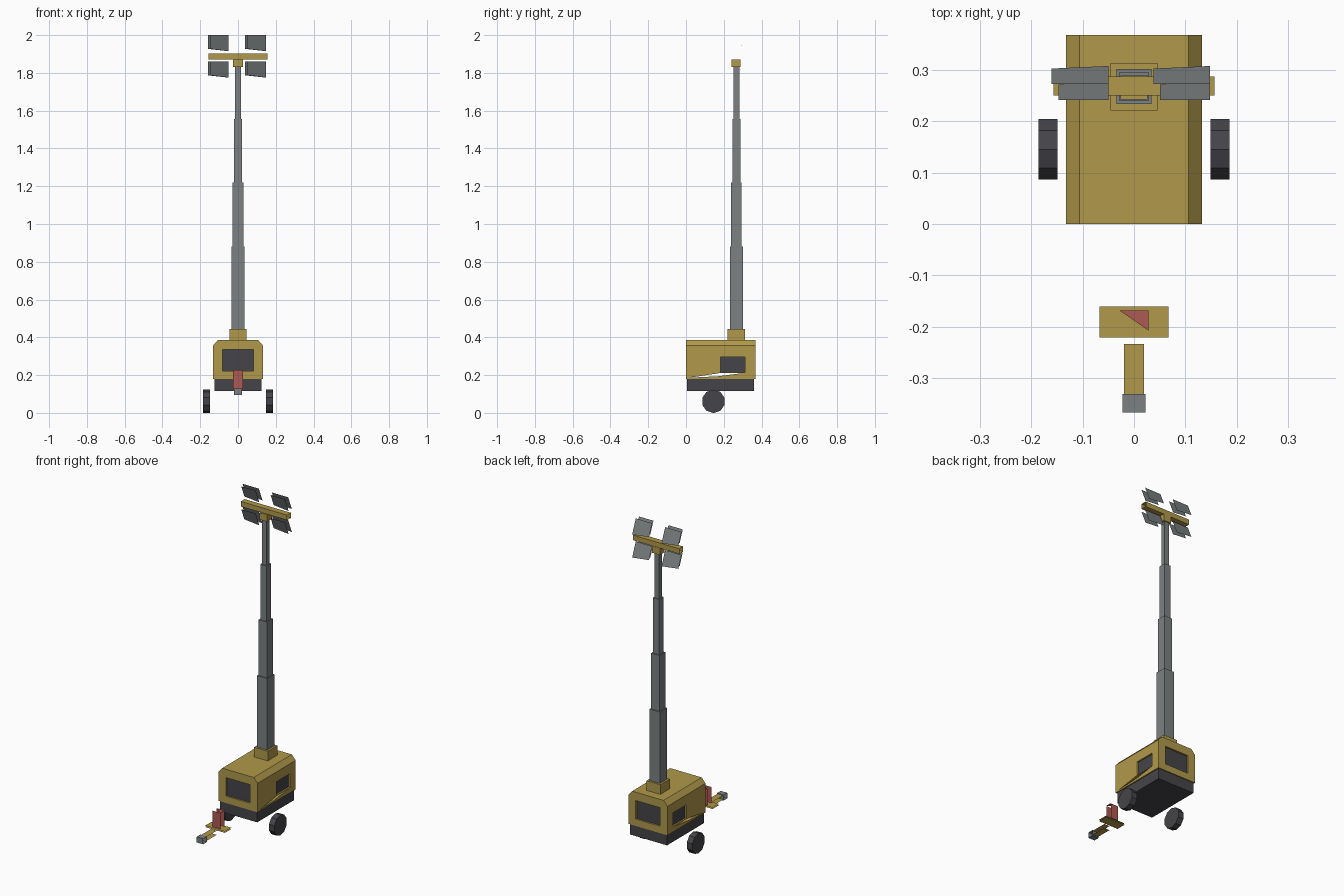
import bpy, bmesh, math
from mathutils import Matrix, Vector

cube = bpy.data.objects.get("Cube")
if cube:
    bpy.data.objects.remove(cube, do_unlink=True)


def material(name, rgb):
    m = bpy.data.materials.new(name)
    m.use_nodes = True
    m.diffuse_color = (*rgb, 1)
    m.node_tree.nodes["Principled BSDF"].inputs["Base Color"].default_value = (*rgb, 1)
    return m


yellow = material("machine yellow", (0.44, 0.32, 0.07))
grey = material("steel grey", (0.20, 0.22, 0.225))
dark = material("dark rubber", (0.06, 0.06, 0.068))
red = material("jack red", (0.42, 0.10, 0.085))


def finish(bm, name, mat):
    mesh = bpy.data.meshes.new(name)
    bm.to_mesh(mesh)
    bm.free()
    mesh.materials.append(mat)
    ob = bpy.data.objects.new(name, mesh)
    bpy.context.collection.objects.link(ob)
    return ob


def box(name, mat, xs, ys, zs, keep="xyz"):
    """Box from three ranges; only faces along the kept axes remain."""
    bm = bmesh.new()
    size = [b - a for a, b in (xs, ys, zs)]
    mid = [(a + b) / 2 for a, b in (xs, ys, zs)]
    bmesh.ops.create_cube(bm, size=1, matrix=Matrix.Translation(mid) @ Matrix.Diagonal((*size, 1)))
    bm.normal_update()
    drop = [f for f in bm.faces if "xyz"[max(range(3), key=lambda i: abs(f.normal[i]))] not in keep]
    bmesh.ops.delete(bm, geom=drop, context="FACES")
    return finish(bm, name, mat)


def prism(name, mat, outline, offset):
    """Closed prism from a planar outline of 3D points."""
    bm = bmesh.new()
    face = bm.faces.new([bm.verts.new(p) for p in outline])
    new = bmesh.ops.extrude_face_region(bm, geom=[face])["geom"]
    bmesh.ops.translate(bm, verts=[v for v in new if isinstance(v, bmesh.types.BMVert)], vec=offset)
    bmesh.ops.recalc_face_normals(bm, faces=bm.faces)
    return finish(bm, name, mat)


def sheet(name, mat, points):
    bm = bmesh.new()
    bm.faces.new([bm.verts.new(p) for p in points])
    return finish(bm, name, mat)


def cut(target, cutter):
    mod = target.modifiers.new("cut", "BOOLEAN")
    mod.operation = "DIFFERENCE"
    mod.solver = "EXACT"
    mod.object = cutter
    cutter.hide_render = True
    cutter.hide_viewport = True
    cutter.display_type = "WIRE"


# Housing with chamfered roof edges
half = [(0.132, 0.18), (0.132, 0.357), (0.106, 0.386)]
section = half + [(-x, z) for x, z in reversed(half)]
body = prism("housing", yellow, [(x, 0, z) for x, z in section], (0, 0.367, 0))
box("chassis", dark, (-0.125, 0.125), (0.006, 0.361), (0.115, 0.18))

# Recessed windows on all four sides
D, P = 0.014, 0.004
openings = {
    "front": ((-0.082, 0.082), (-0.02, D), (0.222, 0.335)),
    "back": ((-0.082, 0.082), (0.367 - D, 0.39), (0.222, 0.335)),
    "right": ((-0.15, -0.132 + D), (0.183, 0.312), (0.214, 0.297)),
    "left": ((0.132 - D, 0.15), (0.183, 0.312), (0.214, 0.297)),
}
for side, (xs, ys, zs) in openings.items():
    cut(body, box(side + "_window_cutter", yellow, xs, ys, zs))
    if side == "front":
        ys = (D - P, D)
    elif side == "back":
        ys = (0.367 - D, 0.367 - D + P)
    elif side == "right":
        xs = (-0.132 + D - P, -0.132 + D)
    else:
        xs = (0.132 - D, 0.132 - D + P)
    box(side + "_window", dark, xs, ys, zs)

# Narrow wedge opening through the lower sides
wedge = [(0.015, 0.186), (0.17, 0.194), (0.31, 0.212), (0.18, 0.211)]
cut(body, prism("wedge_cutter", yellow, [(-0.2, y, z) for y, z in wedge], (0.4, 0, 0)))

# Wheels
for side, x in (("left", 0.167), ("right", -0.167)):
    bm = bmesh.new()
    bmesh.ops.create_cone(bm, cap_ends=True, segments=10, radius1=0.062, radius2=0.062, depth=0.037,
                          matrix=Matrix.Translation((x, 0.145, 0.061)) @ Matrix.Rotation(math.pi / 2, 4, "Y")
                          @ Matrix.Rotation(math.pi / 10, 4, "Z"))
    finish(bm, side + "_wheel", dark)

# Telescopic mast
MY = 0.267
box("mast_collar", yellow, (-0.046, 0.046), (MY - 0.046, MY + 0.046), (0.386, 0.445))
levels = [0.445, 0.88, 1.22, 1.557, 1.83]
for i, r in enumerate((0.034, 0.028, 0.0215, 0.015)):
    box(f"mast_section_{i + 1}", grey, (-r, r), (MY - r, MY + r), (levels[i], levels[i + 1]))
box("mast_head", yellow, (-0.026, 0.026), (0.242, 0.289), (1.83, 1.872))
box("lamp_bar", yellow, (-0.156, 0.156), (0.25, 0.287), (1.871, 1.902), keep="yz")

# Lamps: pairs of tilted panels, top edge leaning forward
for row, z in (("lower", 1.775), ("upper", 1.915)):
    for side, x in (("right", -0.05), ("left", 0.148)):
        for part, w, y in (("front", 0.097, 0.241), ("back", 0.11, 0.272)):
            low, top = z + 0.012, z + 0.085
            sheet(f"{row}_{side}_lamp_{part}", grey,
                  [(x - w, y + 0.03, low), (x, y + 0.035, z), (x, y, top), (x - w, y, top)])

# Tow hitch
box("jack_plate", yellow, (-0.067, 0.067), (-0.221, -0.16), (0.122, 0.13), keep="z")
box("jack_post", red, (-0.026, 0.026), (-0.207, -0.168), (0.13, 0.227), keep="y")
sheet("jack_cap", red, [(-0.028, -0.168, 0.227), (0.028, -0.207, 0.227), (0.028, -0.168, 0.227)])
box("tow_bar", yellow, (-0.019, 0.019), (-0.33, -0.233), (0.102, 0.127), keep="z")
box("tow_coupler", grey, (-0.022, 0.022), (-0.366, -0.33), (0.096, 0.13), keep="yz")
